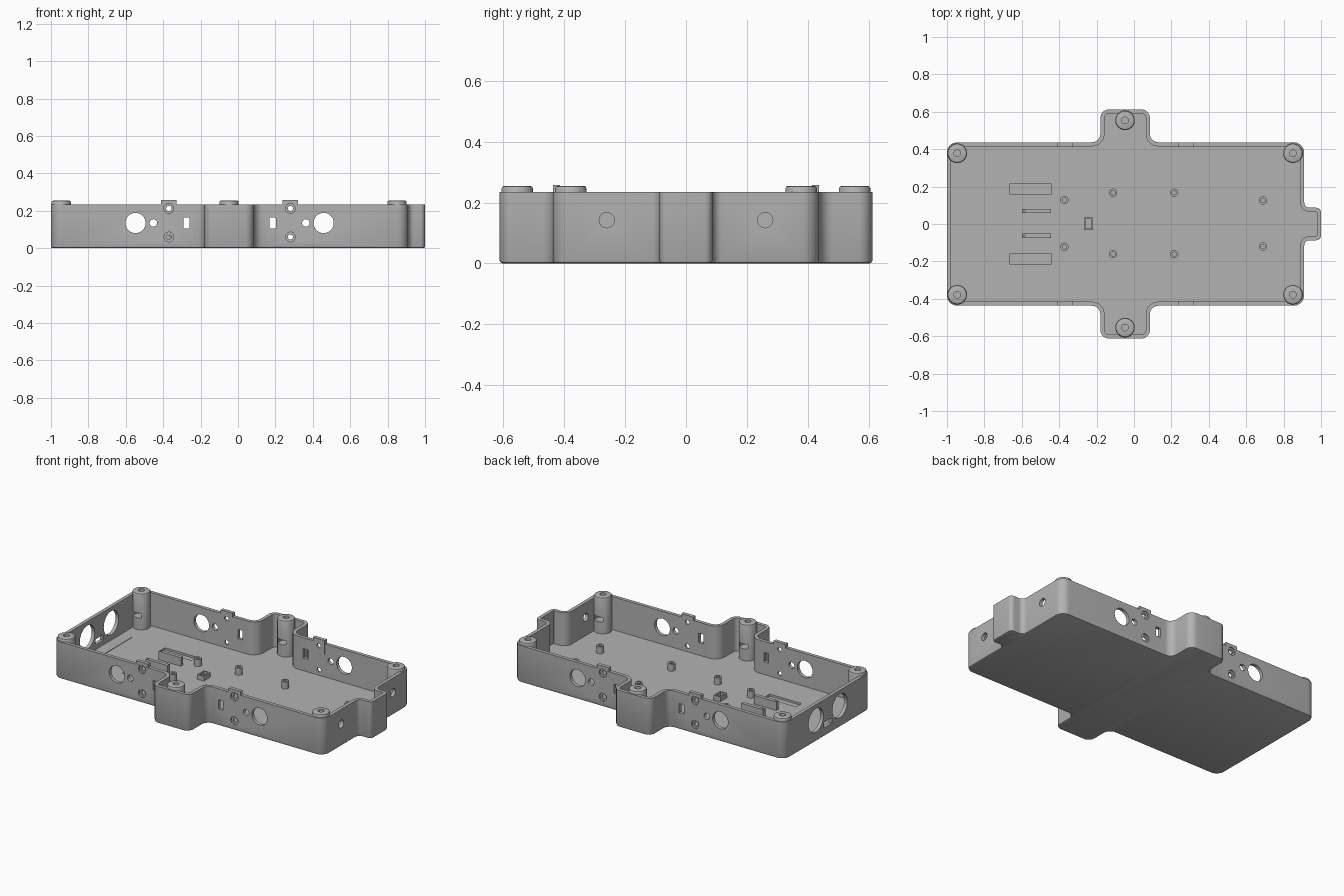
import bpy, bmesh, math
from mathutils import Matrix, Vector

if "Cube" in bpy.data.objects:
    bpy.data.objects.remove(bpy.data.objects["Cube"], do_unlink=True)

grey = bpy.data.materials.new("matte grey")
grey.use_nodes = True
GREY = (0.45, 0.45, 0.45, 1)
grey.diffuse_color = GREY
grey.node_tree.nodes["Principled BSDF"].inputs["Base Color"].default_value = GREY

FLOOR, TOP, WALL = 0.025, 0.235, 0.022
BODY_Y, TAB_Y, NUB_Y = 0.437, 0.612, 0.087


def make(name, bm):
    bmesh.ops.recalc_face_normals(bm, faces=bm.faces)
    mesh = bpy.data.meshes.new(name)
    bm.to_mesh(mesh)
    bm.free()
    mesh.materials.append(grey)
    ob = bpy.data.objects.new(name, mesh)
    bpy.context.collection.objects.link(ob)
    return ob


def activate(ob):
    bpy.ops.object.select_all(action='DESELECT')
    ob.select_set(True)
    bpy.context.view_layer.objects.active = ob


def boolean(ob, name, bm, op='DIFFERENCE'):
    tool = make(name, bm)
    tool.hide_render = True
    mod = ob.modifiers.new(name, 'BOOLEAN')
    mod.operation, mod.object, mod.solver = op, tool, 'EXACT'
    activate(ob)
    bpy.ops.object.modifier_apply(modifier=mod.name)
    bpy.data.objects.remove(tool, do_unlink=True)


def smooth(ob):
    activate(ob)
    bpy.ops.object.shade_smooth_by_angle(angle=math.radians(30))


def box(bm, x0, x1, y0, y1, z0, z1):
    m = Matrix.Translation(((x0 + x1) / 2, (y0 + y1) / 2, (z0 + z1) / 2))
    bmesh.ops.create_cube(bm, size=1, matrix=m @ Matrix.Diagonal((x1 - x0, y1 - y0, z1 - z0, 1)))


def rod(bm, centre, r, length, axis='Z', sides=32):
    turn = {'X': Matrix.Rotation(math.pi / 2, 4, 'Y'),
            'Y': Matrix.Rotation(math.pi / 2, 4, 'X'), 'Z': Matrix()}[axis]
    bmesh.ops.create_cone(bm, cap_ends=True, segments=sides, radius1=r, radius2=r,
                          depth=length, matrix=Matrix.Translation(centre) @ turn)


# Half plan of the case (x, y, corner radius), mirrored across y
half = [(1, NUB_Y, .025), (.91, NUB_Y, .03), (.91, BODY_Y, .055), (.085, BODY_Y, .045),
        (.085, TAB_Y, .045), (-.18, TAB_Y, .045), (-.18, BODY_Y, .045), (-1, BODY_Y, .055)]
plan = half + [(x, -y, r) for x, y, r in reversed(half)]


def outline(inset):
    pts, n = [], len(plan)
    for i, (x, y, r) in enumerate(plan):
        p = Vector((x, y))
        a = (p - Vector(plan[i - 1][:2])).normalized()
        b = (Vector(plan[(i + 1) % n][:2]) - p).normalized()
        convex = a.x * b.y - a.y * b.x > 0
        p = p + (b - a) * inset * (1 if convex else -1)
        r = max(r - inset, .004) if convex else r + inset
        c = p + (b - a) * r
        for k in range(9):
            t = k / 8 * math.pi / 2
            pts.append(c - b * r * math.cos(t) + a * r * math.sin(t))
    return pts


def loft(layers):
    bm = bmesh.new()
    rings = [[bm.verts.new((p.x, p.y, z)) for p in outline(i)] for i, z in layers]
    for lo, hi in zip(rings, rings[1:]):
        for k in range(len(lo)):
            j = (k + 1) % len(lo)
            bm.faces.new((lo[k], lo[j], hi[j], hi[k]))
    bm.faces.new(rings[0])
    bm.faces.new(rings[-1])
    return bm


# Tray: softened bottom edge, hollow inside
tray = loft([(.01, 0), (.003, .003), (0, .01), (0, TOP)])
tray = make("case_tray", tray)
boolean(tray, "cavity", loft([(WALL, FLOOR), (WALL, TOP + .1)]))

# Clip tabs on the long walls
bm = bmesh.new()
for x in (-.37, .28):
    for s in (-1, 1):
        y0, y1 = sorted((s * (BODY_Y - WALL - .002), s * (BODY_Y - .001)))
        box(bm, x - .042, x + .042, y0, y1, .17, .258)
boolean(tray, "clip_tabs", bm, 'UNION')

# Wall openings and shallow floor pockets
bm = bmesh.new()
sink = bmesh.new()
for s in (-1, 1):
    y = s * (BODY_Y - .012)
    for x, d in ((-.37, -1), (.28, 1)):
        rod(bm, (x + d * .178, y, .135), .054, .08, 'Y', 48)
        rod(bm, (x + d * .083, y, .135), .02, .08, 'Y')
        box(bm, x - d * .095 - .017, x - d * .095 + .017, y - .04, y + .04, .105, .165)
        for z in (.06, .213):
            rod(bm, (x, y, z), .014, .08, 'Y')
            rod(sink, (x, s * (BODY_Y + .01), z), .026, .04, 'Y')
    rod(bm, (.9, s * .26, .142), .025, .08, 'X')
    rod(bm, (-.99, s * .12, .135), .075, .08, 'X', 48)
    box(bm, -.665, -.44, s * .187 - .027, s * .187 + .027, .012, .05)
box(bm, -1.03, -.95, -.04, .04, .055, .09)
boolean(tray, "openings", bm)
boolean(tray, "countersinks", sink)
smooth(tray)


# Screw posts with rounded caps, blind holes and nut slots
def post(name, x, y):
    bm = bmesh.new()
    profile = [(0, .02), (.052, .02), (.052, .245), (.049, .252), (.042, .255), (0, .255)]
    vs = [bm.verts.new((r, 0, z)) for r, z in profile]
    es = [bm.edges.new(e) for e in zip(vs, vs[1:])]
    bmesh.ops.spin(bm, geom=vs + es, cent=(0, 0, 0), axis=(0, 0, 1), angle=math.tau, steps=40)
    bmesh.ops.remove_doubles(bm, verts=bm.verts, dist=.0005)
    bmesh.ops.translate(bm, verts=bm.verts, vec=(x, y, 0))
    ob = make(name, bm)
    cut = bmesh.new()
    rod(cut, (x, y, .2), .018, .2)
    boolean(ob, "screw_hole", cut)
    cut = bmesh.new()
    y0, y1 = sorted((y, y - math.copysign(.08, y)))
    box(cut, x - .03, x + .03, y0, y1, .1, .13)
    boolean(ob, "nut_slot", cut)
    smooth(ob)


for label, s in (("front", -1), ("back", 1)):
    post(label + "_right_post", -.945, s * .378)
    post(label + "_left_post", .85, s * .378)
    post(label + "_tab_post", -.048, s * .554)

# Board standoffs
for i, (x, y) in enumerate(((-.372, .125), (-.112, .164), (.215, .164), (.69, .123))):
    for label, s in (("front", -1), ("back", 1)):
        bm = bmesh.new()
        rod(bm, (x, s * y + .003, .045), .022, .05)
        ob = make(f"{label}_standoff_{i + 1}", bm)
        cut = bmesh.new()
        rod(cut, (x, s * y + .003, .07), .011, .06)
        boolean(ob, "pilot_hole", cut)
        smooth(ob)

# Upright ribs with a small peg hole at one end
for label, s in (("front", -1), ("back", 1)):
    bm = bmesh.new()
    y = s * .066 + .003
    box(bm, -.6, -.444, y - .011, y + .011, .02, .08)
    ob = make(label + "_rib", bm)
    cut = bmesh.new()
    rod(cut, (-.588, y, .07), .005, .06, 'Z', 16)
    boolean(ob, "peg_hole", cut)

# Small open socket on the floor
bm = bmesh.new()
box(bm, -.267, -.219, -.032, .036, .02, .055)
socket = make("floor_socket", bm)
cut = bmesh.new()
box(cut, -.258, -.228, -.023, .027, .027, .1)
boolean(socket, "socket_recess", cut)

# Thin ledge beside the end wall
bm = bmesh.new()
box(bm, -.957, -.9, -.215, .22, .022, .028)
make("end_ledge", bm)
